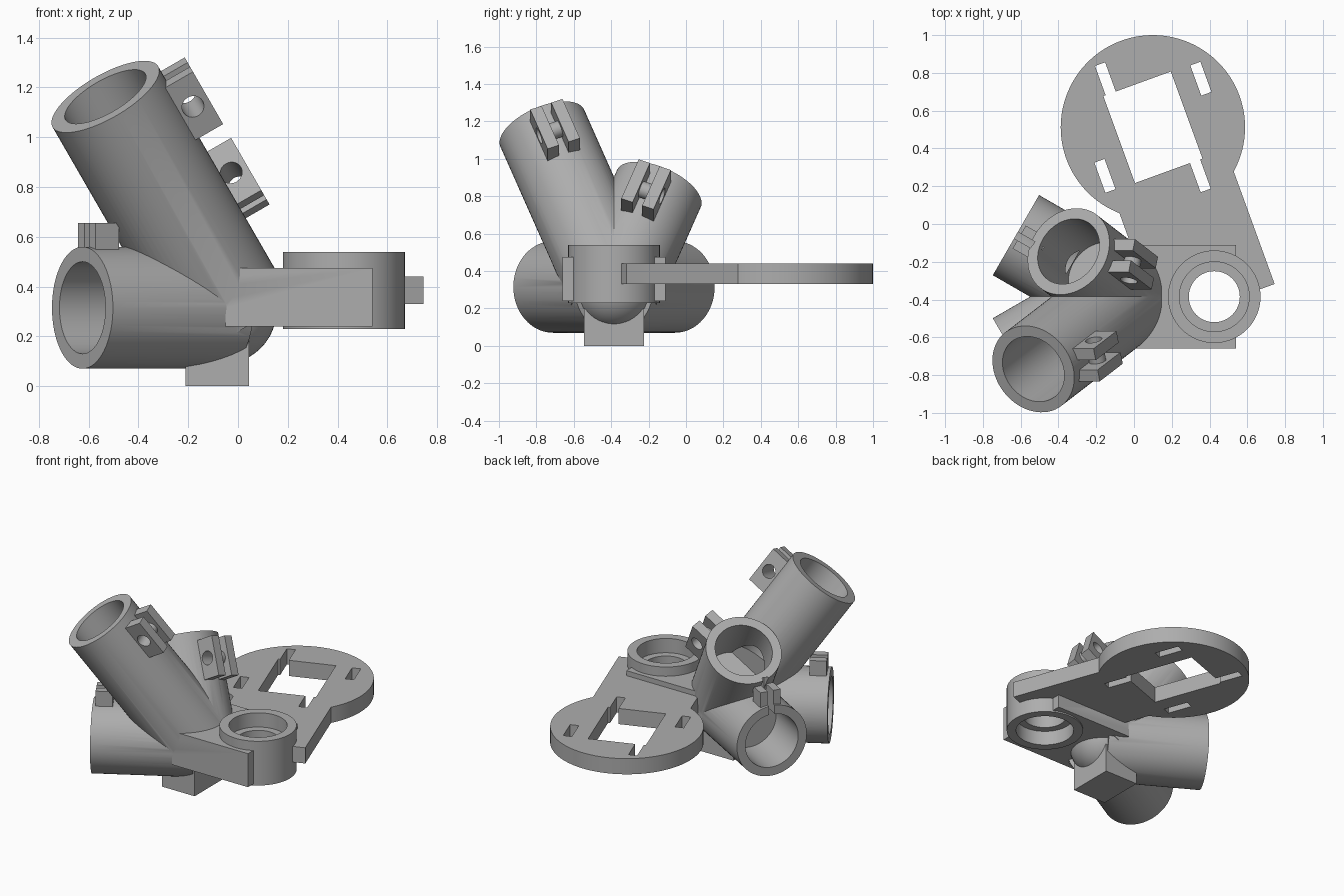
import bpy, bmesh, math
from mathutils import Vector, Matrix

cube = bpy.data.objects.get("Cube")
if cube:
    bpy.data.objects.remove(cube, do_unlink=True)

grey = bpy.data.materials.new("plain grey")
grey.use_nodes = True
grey.diffuse_color = (0.42, 0.42, 0.42, 1)
grey.node_tree.nodes["Principled BSDF"].inputs["Base Color"].default_value = (0.42, 0.42, 0.42, 1)


def finish(name, bm):
    bmesh.ops.recalc_face_normals(bm, faces=bm.faces)
    mesh = bpy.data.meshes.new(name)
    bm.to_mesh(mesh)
    bm.free()
    mesh.materials.append(grey)
    ob = bpy.data.objects.new(name, mesh)
    bpy.context.scene.collection.objects.link(ob)
    return ob


def box(name, lo, hi, frame=Matrix()):
    bm = bmesh.new()
    bmesh.ops.create_cube(bm, size=1)
    for v in bm.verts:
        v.co = frame @ Vector([l + (c + 0.5) * (h - l) for c, l, h in zip(v.co, lo, hi)])
    return finish(name, bm)


def rod(name, a, b, r, sides=64):
    a, b = Vector(a), Vector(b)
    bm = bmesh.new()
    turn = (b - a).to_track_quat('Z', 'Y').to_matrix().to_4x4()
    bmesh.ops.create_cone(bm, cap_ends=True, segments=sides, radius1=r, radius2=r,
                          depth=(b - a).length, matrix=Matrix.Translation((a + b) / 2) @ turn)
    return finish(name, bm)


def ball(name, centre, r):
    bm = bmesh.new()
    bmesh.ops.create_uvsphere(bm, u_segments=48, v_segments=24, radius=r,
                              matrix=Matrix.Translation(centre))
    return finish(name, bm)


def combine(target, parts, operation):
    for part in parts:
        mod = target.modifiers.new("cut", 'BOOLEAN')
        mod.operation, mod.solver, mod.object = operation, 'EXACT', part
        bpy.context.view_layer.objects.active = target
        bpy.ops.object.modifier_apply(modifier=mod.name)
        bpy.data.objects.remove(part, do_unlink=True)


def smooth(ob):
    bpy.ops.object.select_all(action='DESELECT')
    ob.select_set(True)
    bpy.context.view_layer.objects.active = ob
    bpy.ops.object.shade_smooth_by_angle(angle=math.radians(30))


MID = -0.385          # y of the symmetry plane through the joint
solids, cutters = [], []


def socket(hub, end, up, lug, slit_depth, gap, thick, reach, bolt):
    """A tube socket with its bore, slit and a pair of clamp lugs."""
    hub, end, up = Vector(hub), Vector(end), Vector(up).normalized()
    d = (end - hub).normalized()
    n = d.cross(up)
    frame = Matrix.Translation(end) @ Matrix((d, up, n)).transposed().to_4x4()
    solids.append(rod("socket", hub, end, 0.245))
    cutters.append(rod("bore", hub + d * 0.32, end + d * 0.05, 0.185))
    half = gap / 2
    for lo, hi in ((half, half + thick), (-half - thick, -half)):
        solids.append(box("lug", (-lug[1], 0.2, lo), (-lug[0], reach, hi), frame))
    cutters.append(box("slit", (-slit_depth, 0.17, -half), (0.05, 0.4, half), frame))
    if bolt:
        c = end - d * (lug[0] + lug[1]) / 2 + up * 0.285
        cutters.append(rod("bolt_hole", c - n * 0.15, c + n * 0.15, bolt, 32))


# Upright sockets: long one to the front, short one to the back
root = Vector((-0.035, MID, 0.30))
for side, length in ((-1, 0.863), (1, 0.54)):
    top = root + length * Vector((-0.577, side * 0.444, 1))
    socket(root, top, (1, 0, 0.577), (0.06, 0.32), 0.5, 0.055, 0.065, 0.355, 0.045)

# Level sockets, mirrored front to back
for side in (-1, 1):
    socket((-0.06, MID, 0.315), (-0.625, MID + side * 0.326, 0.315), (0, 0, 1),
           (0.02, 0.13), 0.16, 0.04, 0.05, 0.34, None)

# Hub, foot and the block that carries the round seat
RX = 0.425
solids.append(ball("hub", (-0.06, MID, 0.305), 0.215))
solids.append(box("foot", (-0.21, MID - 0.16, 0), (0.045, MID + 0.16, 0.2)))
solids.append(box("block", (-0.05, MID - 0.275, 0.24), (0.54, MID + 0.275, 0.475)))
cutters.append(rod("seat_clearance", (RX, MID, 0), (RX, MID, 0.7), 0.21))
joint = solids.pop(0)
joint.name = "socket_joint"
combine(joint, solids, 'UNION')
combine(joint, cutters, 'DIFFERENCE')
smooth(joint)

# Round seat with an inner ledge
seat = rod("round_seat", (RX, MID, 0.23), (RX, MID, 0.54), 0.245)
combine(seat, [rod("upper_bore", (RX, MID, 0.44), (RX, MID, 0.7), 0.185),
               rod("lower_bore", (RX, MID, 0.1), (RX, MID, 0.33), 0.185),
               rod("through_bore", (RX, MID, 0), (RX, MID, 0.8), 0.135)], 'DIFFERENCE')
smooth(seat)

# Mounting plate: disc and arm, turned twenty degrees
PZ0, PZ1 = 0.33, 0.44
turned = Matrix.Translation((0.1, 0.512, 0)) @ Matrix.Rotation(math.radians(20), 4, 'Z')
plate = rod("mounting_plate", (0.1, 0.512, PZ0), (0.1, 0.512, PZ1), 0.488, 96)
combine(plate, [box("arm", (-0.322, -1.0, PZ0), (0.322, -0.2, PZ1), turned)], 'UNION')
holes = [box("window", (-0.19, -0.245, 0), (0.19, 0.245, 1), turned),
         rod("seat_hole", (RX, MID, 0), (RX, MID, 0.8), 0.21)]
for s in (-1, 1):
    for u0, u1, v0, v1 in ((0.12, 0.177, -0.41, -0.22), (0.298, 0.355, 0.07, 0.24)):
        us, vs = sorted((s * u0, s * u1)), sorted((s * v0, s * v1))
        holes.append(box("slot", (us[0], vs[0], 0), (us[1], vs[1], 1), turned))
combine(plate, holes, 'DIFFERENCE')
smooth(plate)
